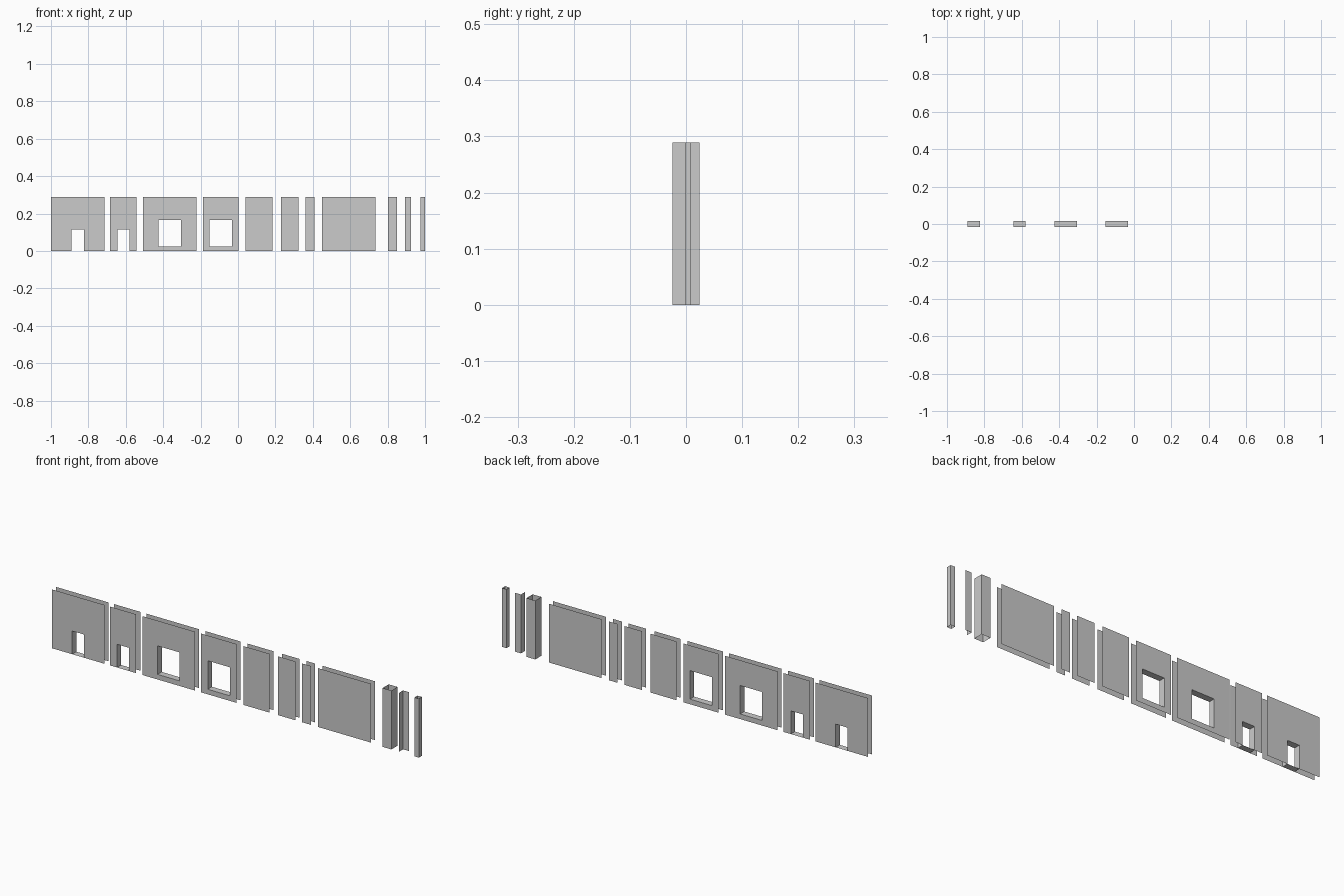
import bpy

if "Cube" in bpy.data.objects:
    bpy.data.objects.remove(bpy.data.objects["Cube"])

U = 0.0477                  # kit width module
H = 0.289                   # wall height
YF, YB = -0.017, 0.015      # front and back skins
T = 0.0315                  # wall thickness


def make_object(name, verts, faces):
    mesh = bpy.data.meshes.new(name)
    mesh.from_pydata(verts, [], faces)
    mesh.update()
    obj = bpy.data.objects.new(name, mesh)
    bpy.context.collection.objects.link(obj)
    return obj


def wall(name, cx, units, opening=None):
    """Two parallel skins, open at the rim; opening = (width, z0, z1)."""
    w = units * U / 2
    verts, faces = [], []

    def quad(*pts):
        n = len(verts)
        verts.extend(pts)
        faces.append(tuple(range(n, n + 4)))

    def skins(x0, x1, z0, z1):
        quad((x0, YF, z0), (x1, YF, z0), (x1, YF, z1), (x0, YF, z1))
        quad((x1, YB, z0), (x0, YB, z0), (x0, YB, z1), (x1, YB, z1))

    x0, x1 = cx - w, cx + w
    if opening is None:
        skins(x0, x1, 0, H)
    else:
        ow, a, b = opening
        l, r = cx - ow / 2, cx + ow / 2
        # skin around the hole
        skins(x0, l, 0, H)
        skins(r, x1, 0, H)
        skins(l, r, b, H)
        if a > 0:
            skins(l, r, 0, a)
        # reveal lining: sill, right jamb, head, left jamb
        ring = [(l, a), (r, a), (r, b), (l, b)]
        for (xa, za), (xb, zb) in zip(ring, ring[1:] + ring[:1]):
            quad((xa, YF, za), (xa, YB, za), (xb, YB, zb), (xb, YF, zb))
    return make_object(name, verts, faces)


def extrude_path(name, pts, closed):
    """Vertical sheets raised from a plan outline, no caps."""
    n = len(pts)
    verts = [(x, y, z) for z in (0, H) for x, y in pts]
    faces = [(i, (i + 1) % n, n + (i + 1) % n, n + i)
             for i in range(n if closed else n - 1)]
    return make_object(name, verts, faces)


def post(name, x1, y0, size):
    x0, y1 = x1 - size, y0 + size
    return extrude_path(name, [(x0, y0), (x1, y0), (x1, y1), (x0, y1)], True)


DOOR = (0.065, 0.0, 0.114)
WINDOW = (0.12, 0.025, 0.165)

# Wall panels
wall("door_wall_wide", -0.857, 6, DOOR)
wall("door_wall_narrow", -0.613, 3, DOOR)
wall("window_wall_wide", -0.365, 6, WINDOW)
wall("window_wall_narrow", -0.0925, 4, WINDOW)
wall("plain_wall_3", 0.112, 3)
wall("plain_wall_2", 0.277, 2)
wall("plain_wall_1", 0.385, 1)
wall("plain_wall_6", 0.591, 6)

# Corner posts and inner corner angle
post("large_post", 0.8505, -U / 2, U)
extrude_path("inner_corner",
             [(0.925, -U / 2 + T), (0.892, -U / 2 + T), (0.892, -U / 2)], False)
post("small_post", 1.0, -U / 2, U / 2)
